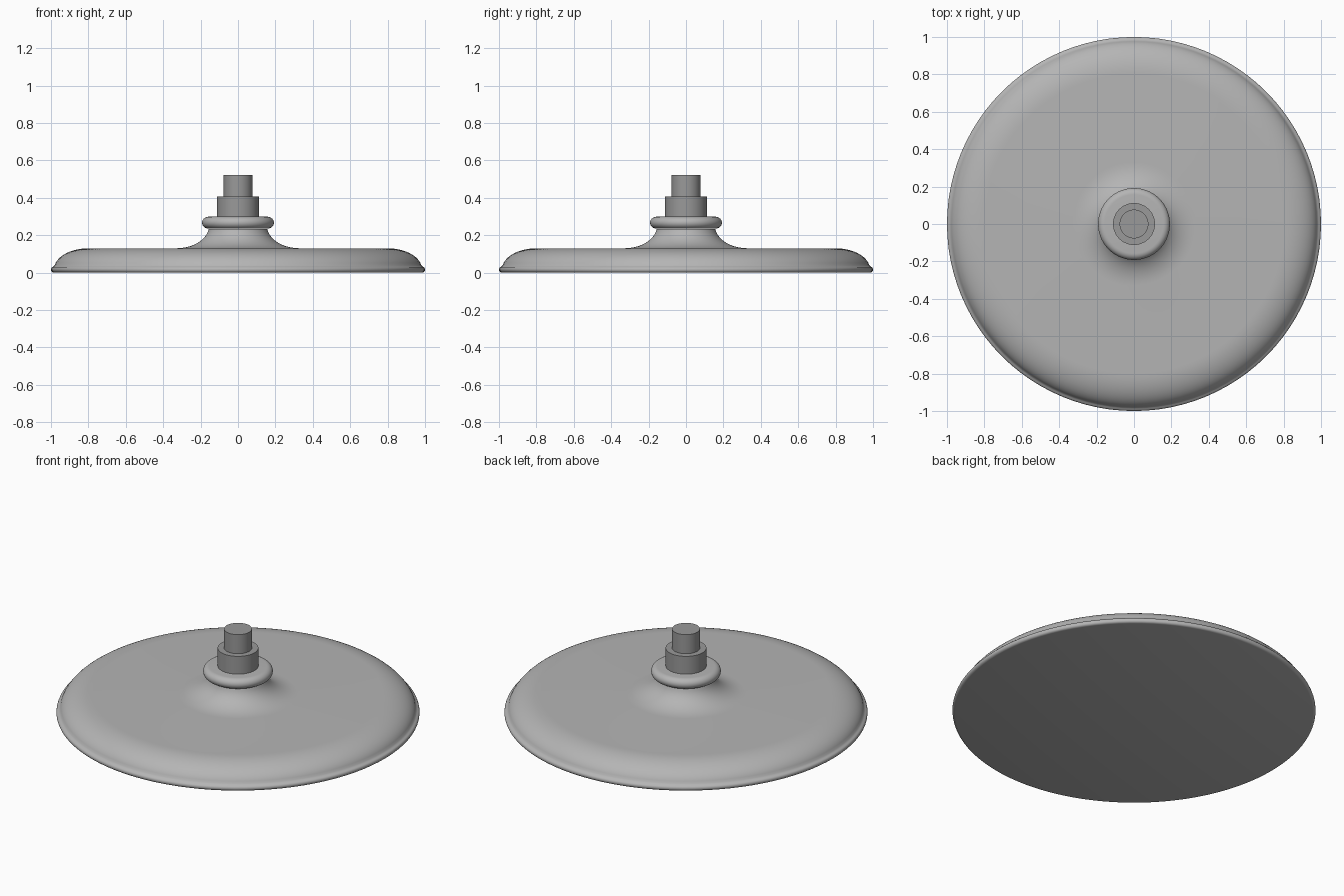
import bpy
import bmesh
from math import cos, sin, pi, radians

cube = bpy.data.objects.get("Cube")
if cube:
    bpy.data.objects.remove(cube, do_unlink=True)


def grey_material(name, value):
    mat = bpy.data.materials.new(name)
    mat.use_nodes = True
    colour = (value, value, value, 1)
    mat.diffuse_color = colour
    mat.node_tree.nodes["Principled BSDF"].inputs["Base Color"].default_value = colour
    return mat


def arc(cx, cz, rx, rz, start, end, steps):
    """Points (radius, height) along an elliptical arc, angles in degrees."""
    angles = [radians(start + (end - start) * i / steps) for i in range(steps + 1)]
    return [(cx + rx * cos(a), cz + rz * sin(a)) for a in angles]


def lathe(name, profile, material, segments=96):
    """Spin a profile that starts and ends on the z axis into a closed solid."""
    bm = bmesh.new()
    verts = [bm.verts.new((r, 0, z)) for r, z in profile]
    edges = [bm.edges.new(pair) for pair in zip(verts, verts[1:])]
    bmesh.ops.spin(bm, geom=verts + edges, cent=(0, 0, 0), axis=(0, 0, 1),
                   angle=2 * pi, steps=segments, use_duplicate=False)
    bmesh.ops.remove_doubles(bm, verts=bm.verts, dist=0.0001)
    bmesh.ops.recalc_face_normals(bm, faces=bm.faces)
    mesh = bpy.data.meshes.new(name)
    bm.to_mesh(mesh)
    bm.free()
    mesh.materials.append(material)
    obj = bpy.data.objects.new(name, mesh)
    bpy.context.collection.objects.link(obj)
    bpy.ops.object.select_all(action='DESELECT')
    obj.select_set(True)
    bpy.context.view_layer.objects.active = obj
    bpy.ops.object.shade_smooth_by_angle(angle=radians(50))


body_grey = grey_material("body_grey", 0.46)
shaft_grey = grey_material("shaft_grey", 0.32)

# Broad plate: flat underside, rolled lip, domed shoulder and flared hub
lathe("plate",
      [(0, 0), (0.985, 0)]
      + arc(0.985, 0.016, 0.015, 0.016, -60, 80, 6)
      + arc(0.8, 0.02, 0.183, 0.11, 10, 90, 12)
      + arc(0.33, 0.25, 0.175, 0.12, 270, 188, 10)
      + [(0, 0.233)], body_grey)

# Rounded ring seated on the hub
lathe("ring",
      [(0, 0.235)] + arc(0.157, 0.267, 0.035, 0.032, -90, 90, 14) + [(0, 0.299)],
      body_grey)

# Stepped shaft: wide collar below, narrow stem above
for name, radius, bottom, top in (("collar", 0.112, 0.28, 0.407),
                                  ("stem", 0.077, 0.38, 0.523)):
    lathe(name, [(0, bottom), (radius, bottom), (radius, top), (0, top)],
          shaft_grey, 48)
